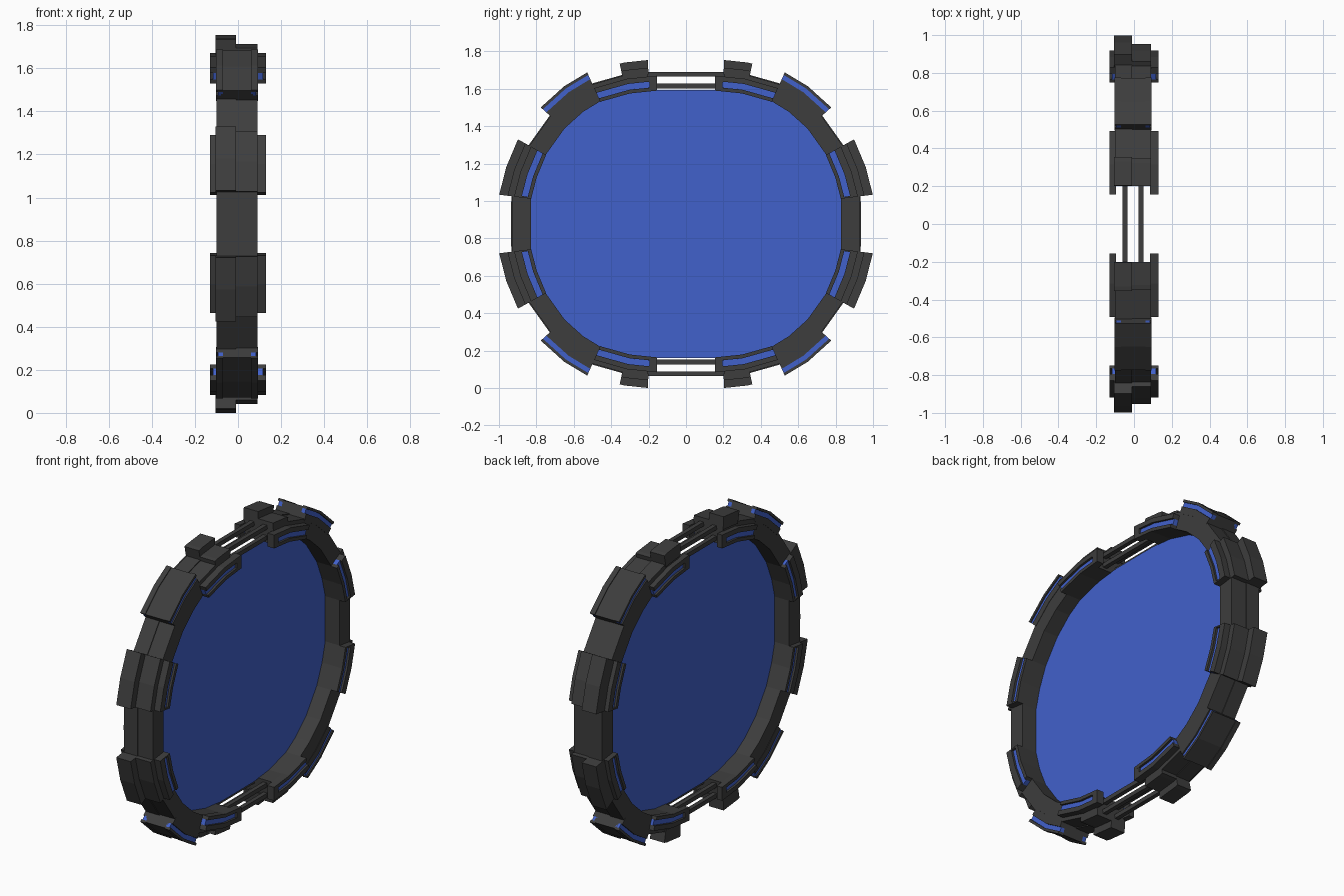
import bpy, bmesh
from mathutils import Vector

if "Cube" in bpy.data.objects:
    bpy.data.objects.remove(bpy.data.objects["Cube"])

CZ = 0.877  # height of the ring centre

# inner outline of one quarter (y, z from centre), top middle to side middle
PATH = [Vector(p) for p in [(.155, .715), (.30, .70), (.46, .655), (.55, .60), (.65, .51),
                            (.75, .37), (.80, .25), (.83, .135), (.83, 0)]]


def material(name, col):
    m = bpy.data.materials.new(name)
    m.diffuse_color = (*col, 1)
    m.use_nodes = True
    m.node_tree.nodes["Principled BSDF"].inputs["Base Color"].default_value = m.diffuse_color
    return m


DARK = material("dark_metal", (.047, .047, .047))
BLUE = material("blue_glow", (.053, .12, .60))


def normal(i):
    if i == 0:
        return Vector((0, 1))
    if i == len(PATH) - 1:
        return Vector((1, 0))
    t = (PATH[i + 1] - PATH[i]).normalized() + (PATH[i] - PATH[i - 1]).normalized()
    return Vector((-t.y, t.x)).normalized()


def at(u, d):
    """Point at path position u, pushed outward by d."""
    i = min(int(u), len(PATH) - 2)
    f = u - i
    return PATH[i].lerp(PATH[i + 1], f) + normal(i).lerp(normal(i + 1), f).normalized() * d


def finish(name, bm, mat, axes):
    bmesh.ops.recalc_face_normals(bm, faces=bm.faces)
    me = bpy.data.meshes.new(name)
    bm.to_mesh(me)
    bm.free()
    me.materials.append(mat)
    ob = bpy.data.objects.new(name, me)
    ob.location.z = CZ
    bpy.context.collection.objects.link(ob)
    if any(axes):
        mod = ob.modifiers.new("mirror", 'MIRROR')
        for k in range(3):
            mod.use_axis[k] = axes[k]
    return ob


def band(name, u0, u1, d0, d1, x0, x1, mat=DARK, end_cap=True):
    """Curved bar following the ring, mirrored into all four quarters."""
    us = [u0] + [i for i in range(len(PATH)) if u0 + .01 < i < u1 - .01] + [u1]
    bm = bmesh.new()
    rings = []
    for u in us:
        a, b = at(u, d0), at(u, d1)
        rings.append([bm.verts.new(c) for c in
                      [(x0, *a), (x1, *a), (x1, *b), (x0, *b)]])
    for r, s in zip(rings, rings[1:]):
        for k in range(4):
            bm.faces.new([r[k], r[(k + 1) % 4], s[(k + 1) % 4], s[k]])
    bm.faces.new(rings[0])
    if end_cap:
        bm.faces.new(rings[-1])
    finish(name, bm, mat, (False, True, True))


# main ring in two halves
band("ring_back_half", .31, 8, 0, .105, -.10, -.01, end_cap=False)
band("ring_front_half", .31, 8, 0, .10, -.01, .09, end_cap=False)

# outer blocks on top/bottom and sides: tall on one half, low on the other
for part, u0, u1, h in (("top", .28, 1.12, .166), ("side", 5, 7, .17)):
    band(part + "_block_tall", u0, u1, .09, h, -.105, -.01)
    band(part + "_block_low", u0, u1, .09, .125, -.01, .09)

# corner blocks with blue strips recessed into both faces
band("corner_block_core", 2, 4, .09, .165, -.08, .07)
for side, x0, x1, b0, b1 in (("front", .06, .092, .06, .084), ("back", -.102, -.07, -.094, -.07)):
    band("corner_rim_outer_" + side, 2, 4, .155, .17, x0, x1)
    band("corner_rim_inner_" + side, 2, 4, .09, .13, x0, x1)
    band("corner_strip_" + side, 2, 4, .13, .155, b0, b1, BLUE)

# clamps on both faces: U-shaped frame around a blue strip
for part, u0, u1, c0, c1, dm in (("top", 0, 2, 0, .27, .078), ("side", 5, 7, 6.93, 7, .09)):
    s0, s1 = (c1, u1) if part == "top" else (u0, c0)
    for side, x0, x1, b0, b1 in (("front", .085, .13, .085, .117), ("back", -.13, -.095, -.117, -.095)):
        n = part + "_clamp_"
        band(n + "inner_" + side, u0, u1, -.002, .018, x0, x1)
        band(n + "outer_" + side, u0, u1, .05, dm, x0, x1)
        band(n + "end_" + side, c0, c1, .018, .05, x0, x1)
        band(n + "strip_" + side, s0, s1, .018, .05, b0, b1, BLUE)

# thin rods bridging the gaps at top and bottom
for i, x in enumerate((-.047, .037)):
    for j, z in enumerate((.738, .80)):
        bm = bmesh.new()
        bmesh.ops.create_cube(bm, size=1)
        for v in bm.verts:
            v.co = (x + v.co.x * .026, v.co.y * .42, z + v.co.z * .025)
        finish(f"bridge_rod_{i}{j}", bm, DARK, (False, False, True))

# blue sheet filling the opening
bm = bmesh.new()
q = [at(i, .002) for i in range(len(PATH) - 1)]
outline = ([(p.x, p.y) for p in q] + [(p.x, -p.y) for p in reversed(q)]
           + [(-p.x, -p.y) for p in q] + [(-p.x, p.y) for p in reversed(q)])
bm.faces.new([bm.verts.new((-.005, y, z)) for y, z in outline])
finish("portal_sheet", bm, BLUE, (False, False, False))
